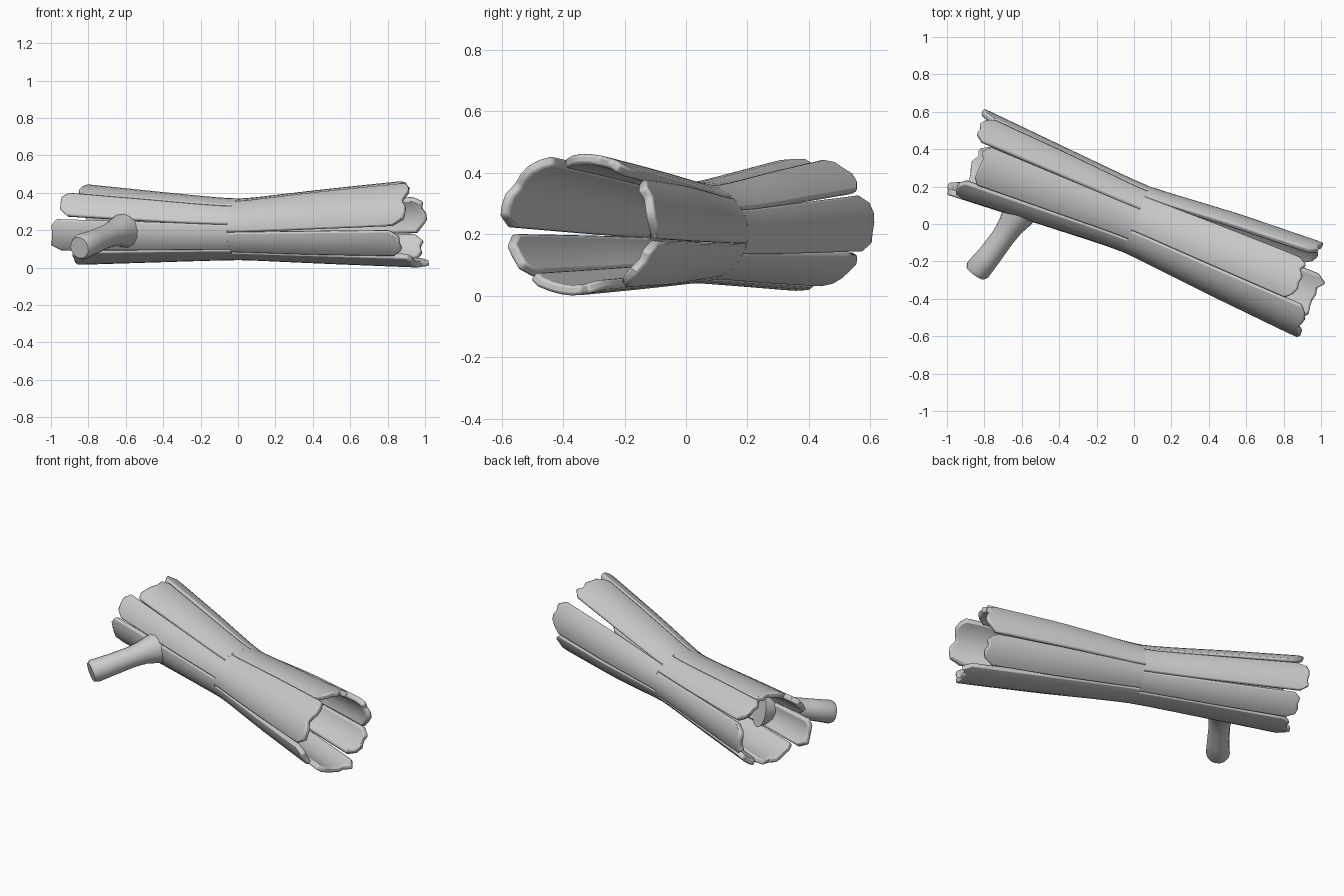
import bpy, bmesh, math, random
from mathutils import Vector

if "Cube" in bpy.data.objects:
    bpy.data.objects.remove(bpy.data.objects["Cube"])

random.seed(4)
wood = bpy.data.materials.new("grey wood")
wood.diffuse_color = (0.6, 0.6, 0.6, 1)
wood.use_nodes = True
wood.node_tree.nodes["Principled BSDF"].inputs["Base Color"].default_value = wood.diffuse_color

AX = Vector((0.927, -0.374, 0))    # log direction
SIDE = Vector((0.374, 0.927, 0))   # across the log
UP = Vector((0, 0, 1))


def surface(a, deg, inset, lift, rz_end, power):
    """Point on the pinched trunk: axial position, angle and depth."""
    f = (math.sqrt(a * a + 0.01) - 0.1) / 0.9
    f = min(f, 1.15) ** power
    rp = 0.19 + 0.062 * f - inset + lift * min(1, abs(a) * 2)
    rz = 0.165 + (rz_end - 0.165) * f - inset + lift * min(1, abs(a) * 2)
    t = math.radians(deg)
    return (AX * a + SIDE * (0.028 - 0.006 * f + rp * math.cos(t))
            + UP * (0.205 + 0.03 * f + rz * math.sin(t)))


def finish(ob_name, bm, bevel):
    bmesh.ops.recalc_face_normals(bm, faces=bm.faces)
    me = bpy.data.meshes.new(ob_name)
    bm.to_mesh(me)
    bm.free()
    me.materials.append(wood)
    ob = bpy.data.objects.new(ob_name, me)
    bpy.context.collection.objects.link(ob)
    if bevel:
        m = ob.modifiers.new("worn edges", 'BEVEL')
        m.width = bevel
        m.segments = 2
        m.limit_method = 'ANGLE'
        m.angle_limit = math.radians(50)
    bpy.ops.object.select_all(action='DESELECT')
    ob.select_set(True)
    bpy.context.view_layer.objects.active = ob
    bpy.ops.object.shade_smooth_by_angle(angle=math.radians(45))
    return ob


def plank(name, sign, w0, w1, e0, e1, length, lift, rz, power, split):
    """Curved stave: spans w0..w1 at the waist and e0..e1 at the open end."""
    n = max(4, round((e1 - e0) / 9))
    rows = 12
    ends = [length - random.uniform(0, 0.035) for _ in range(n + 1)]
    ends[0] -= 0.045
    ends[-1] -= 0.045
    bm = bmesh.new()
    grid = []
    for i in range(rows + 1):
        s = i / rows
        k = max(0, (s - split) / (1 - split))
        ring = []
        for j in range(n + 1):
            u = j / n
            lo, hi = w0 + (e0 - w0) * k, w1 + (e1 - w1) * k
            a = sign * ends[j] * s
            d = lo + (hi - lo) * u
            ring.append([bm.verts.new(surface(a, d, c, lift, rz, power)) for c in (0, 0.034)])
        grid.append(ring)
    for i in range(rows):
        A, B = grid[i], grid[i + 1]
        for j in range(n):
            for c in (0, 1):
                bm.faces.new((A[j][c], A[j + 1][c], B[j + 1][c], B[j][c]))
        for j in (0, n):
            bm.faces.new((A[j][0], B[j][0], B[j][1], A[j][1]))
    E = grid[-1]
    for j in range(n):
        bm.faces.new((E[j][0], E[j + 1][0], E[j + 1][1], E[j][1]))
    finish(name, bm, 0.01)


# staves: start angle, end angle, length, outward lift
left = [(-25, 27, 0.98, 0.0), (30, 71, 0.97, 0.008), (72, 128, 0.91, 0.0),
        (129, 168, 0.975, 0.004), (173, 222, 1.01, 0.0),
        (224, 289, 0.94, 0.0), (291, 332, 0.95, 0.004)]
right = [(-12, 38, 0.98, 0.014), (52, 111, 0.95, 0.0), (111, 183, 1.05, 0.004),
         (189, 228, 1.02, 0.006), (232, 295, 1.07, 0.0), (301, 346, 0.99, 0.016)]

for side, sign, staves, rz, power, split in (("left", -1, left, 0.222, 1.0, 0.35),
                                             ("right", 1, right, 0.233, 0.85, 0.1)):
    for i, (e0, e1, L, lift) in enumerate(staves):
        prev = staves[i - 1][1] - (360 if i == 0 else 0)
        nxt = staves[(i + 1) % len(staves)][0] + (360 if i == len(staves) - 1 else 0)
        plank(f"{side}_stave_{i + 1}", sign, (prev + e0) / 2, (e1 + nxt) / 2,
              e0, e1, L, lift, rz, power, split)

# branch stub: centre, radius along its path
path = [((-0.59, 0.11, 0.20), 0.105), ((-0.625, 0.045, 0.195), 0.088),
        ((-0.66, -0.01, 0.185), 0.070), ((-0.70, -0.07, 0.168), 0.062),
        ((-0.77, -0.165, 0.138), 0.064), ((-0.835, -0.245, 0.112), 0.069),
        ((-0.848, -0.262, 0.106), 0.058)]
bm = bmesh.new()
d = (Vector(path[-1][0]) - Vector(path[1][0])).normalized()
u = d.cross(UP).normalized()
v = u.cross(d)
rings = []
for c, r in path:
    rings.append([bm.verts.new(Vector(c) + (u * math.cos(t) + v * math.sin(t)) * r)
                  for t in [math.tau * k / 14 for k in range(14)]])
for A, B in zip(rings, rings[1:]):
    for k in range(14):
        bm.faces.new((A[k], A[(k + 1) % 14], B[(k + 1) % 14], B[k]))
bm.faces.new(rings[-1])
bm.faces.new(rings[0][::-1])
finish("branch_stub", bm, 0)
